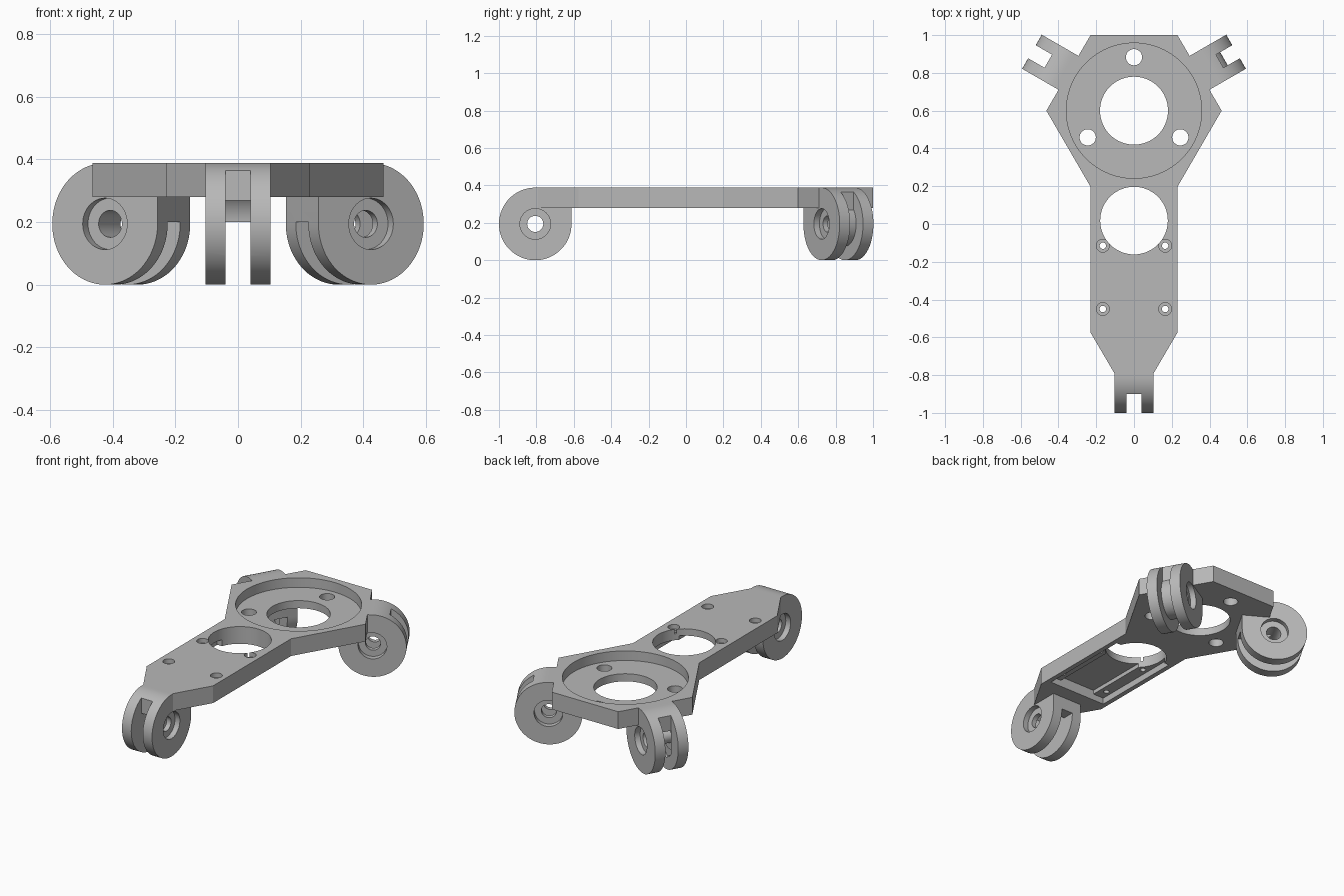
import bpy, bmesh
from math import cos, sin, radians, pi
from mathutils import Matrix, Vector

if "Cube" in bpy.data.objects:
    bpy.data.objects.remove(bpy.data.objects["Cube"])

TOP, UNDER = 0.388, 0.28          # plate heights
LUG_R = 0.194                     # lug radius, also its axle height
LUG_W, SLOT_W = 0.104, 0.04       # half widths of lug and slot
HUB = Vector((0, 0.6, 0))         # middle of the hexagonal head

grey = bpy.data.materials.new("light_grey")
grey.use_nodes = True
grey.diffuse_color = (0.48, 0.48, 0.48, 1)
grey.node_tree.nodes["Principled BSDF"].inputs["Base Color"].default_value = grey.diffuse_color


def prism(name, outline, low, high, matrix=Matrix()):
    """Extrude a closed outline between two levels, then place it."""
    bm = bmesh.new()
    face = bm.faces.new([bm.verts.new((x, y, low)) for x, y in outline])
    grown = bmesh.ops.extrude_face_region(bm, geom=[face])["geom"]
    moved = [v for v in grown if isinstance(v, bmesh.types.BMVert)]
    bmesh.ops.translate(bm, verts=moved, vec=(0, 0, high - low))
    bmesh.ops.transform(bm, matrix=matrix, verts=bm.verts)
    bmesh.ops.recalc_face_normals(bm, faces=bm.faces)
    mesh = bpy.data.meshes.new(name)
    bm.to_mesh(mesh)
    bm.free()
    mesh.materials.append(grey)
    obj = bpy.data.objects.new(name, mesh)
    bpy.context.collection.objects.link(obj)
    return obj


def arc(radius, start=0, end=360, steps=64, x=0, y=0):
    count = steps if end - start == 360 else steps + 1
    angles = [radians(start + (end - start) * i / steps) for i in range(count)]
    return [(x + radius * cos(a), y + radius * sin(a)) for a in angles]


def box(x0, x1, y0, y1):
    return [(x0, y0), (x1, y0), (x1, y1), (x0, y1)]


def combine(target, tool, operation):
    """Apply a boolean and discard the tool."""
    tool.hide_render = True
    mod = target.modifiers.new("boolean", "BOOLEAN")
    mod.operation, mod.solver, mod.object = operation, "EXACT", tool
    bpy.ops.object.select_all(action="DESELECT")
    bpy.context.view_layer.objects.active = target
    target.select_set(True)
    bpy.ops.object.modifier_apply(modifier=mod.name)
    bpy.data.objects.remove(tool)


def cut(outline, low, high, matrix=Matrix()):
    combine(frame, prism("cutter", outline, low, high, matrix), "DIFFERENCE")


# Plate: hexagonal head, straight arm and tapered nose
half = [(0.23, 1), (0.464, 0.6), (0.23, 0.197), (0.23, -0.575), (LUG_W, -0.79)]
outline = half + [(-x, y) for x, y in reversed(half)]
frame = prism("mounting_frame", outline, UNDER, TOP)

# Three lugs: nose and the two rear corners of the head
lug_places = []
for angle, reach in ((-90, 1.406), (30, 0.43), (150, 0.43)):
    a = radians(angle)
    out = Vector((cos(a), sin(a), 0))
    up = Vector((0, 0, 1))
    place = Matrix((out, up, out.cross(up))).transposed().to_4x4()
    place.translation = HUB + out * reach + up * LUG_R
    lug_places.append(place)
    profile = arc(LUG_R, -180, 90, 60) + [(-LUG_R, TOP - LUG_R)]
    combine(frame, prism("lug", profile, -LUG_W, LUG_W, place), "UNION")

# Fork slots, axle holes and counterbores in each lug
for place in lug_places:
    cut(box(-0.3, 0.3, -0.3, 0.006), -SLOT_W, SLOT_W, place)
    cut(box(0.094, 0.3, -0.1, 0.3), -SLOT_W, SLOT_W, place)
    cut(arc(0.12), -SLOT_W, SLOT_W, place)
    cut(arc(0.043, steps=32), -0.2, 0.2, place)
    for low, high in ((-0.2, -0.07), (0.07, 0.2)):
        cut(arc(0.082, steps=48), low, high, place)

# Round recess in the head with its bore and three bolt holes
cut(arc(0.358, steps=96, y=0.6), 0.328, 0.6)
cut(arc(0.18, y=0.6), 0.2, 0.6)
for angle in (90, 210, 330):
    a = radians(angle)
    cut(arc(0.043, steps=32, x=0.283 * cos(a), y=0.6 + 0.283 * sin(a)), 0.2, 0.6)

# Stepped pocket under the arm, then the cable opening
cut(box(-0.2, 0.2, -0.52, 0.08), 0.2, 0.32)
cut(box(-0.125, 0.125, -0.52, 0.08), 0.2, 0.345)
cut(arc(0.179, y=0.018), 0.2, 0.6)

# Counterbored screw holes in the arm
for x in (-0.165, 0.165):
    for y in (-0.115, -0.45):
        cut(arc(0.017, steps=24, x=x, y=y), 0.2, 0.6)
        cut(arc(0.034, steps=24, x=x, y=y), 0.36, 0.6)

# Smooth round walls, crisp edges
bpy.ops.object.select_all(action="DESELECT")
bpy.context.view_layer.objects.active = frame
frame.select_set(True)
bpy.ops.object.shade_smooth_by_angle(angle=radians(25))
